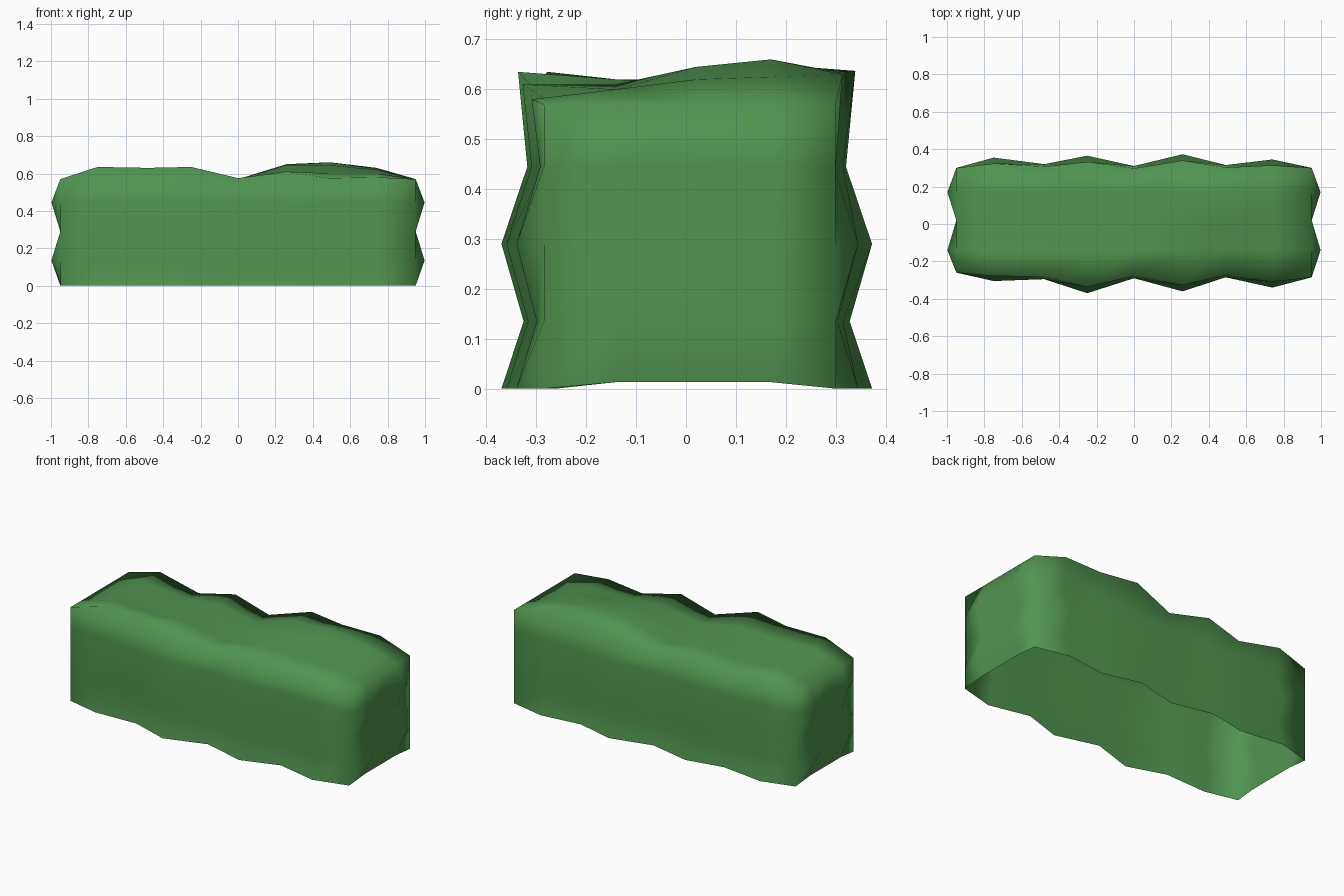
import bpy, bmesh

if "Cube" in bpy.data.objects:
    bpy.data.objects.remove(bpy.data.objects["Cube"])

# Grid stations of the lumpy block: 8 x 4 x 4 cells
XS = [-.95, -.75, -.48, -.25, 0, .26, .49, .74, .95]
YS = [-.28, -.14, .02, .17, .30]
ZS = [0, .135, .29, .445, .57]
# Outermost y of the front and back walls per x station
FRONT = [-.26, -.305, -.295, -.37, -.29, -.36, -.285, -.34, -.285]
BACK = [.30, .355, .32, .365, .31, .373, .315, .345, .30]
# Top heights, front to back, for each inner x station
TOP = [
    [.635, .62, .62, .62, .615],
    [.63, .61, .60, .59, .565],
    [.635, .62, .61, .61, .61],
    [.575, .57, .57, .57, .565],
    [.61, .61, .645, .65, .637],
    [.575, .60, .645, .66, .635],
    [.58, .60, .62, .625, .63],
]


def position(i, j, k):
    x, y, z = XS[i], YS[j], ZS[k]
    # end walls bulge at the odd grid points
    if i in (0, 8) and j % 2 and k % 2:
        x *= 1.05
    # front and back walls bulge in a chequered pattern
    if j in (0, 4):
        y = (FRONT if j == 0 else BACK)[i]
        if i % 2:
            y *= (1, .88, 1, .86, .91)[k]
        elif 0 < i < 8 and k == 4:
            y *= .96
    # uneven top, and end walls slightly lifted off the ground
    if k == 4 and 0 < i < 8:
        z = TOP[i - 1][j]
    if k == 0 and i in (0, 8) and 0 < j < 4:
        z = .013
    return x, y, z


bm = bmesh.new()
verts = {}


def quad(*keys):
    for key in keys:
        if key not in verts:
            verts[key] = bm.verts.new(position(*key))
    bm.faces.new([verts[key] for key in keys])


# Top
for i in range(8):
    for j in range(4):
        quad((i, j, 4), (i + 1, j, 4), (i + 1, j + 1, 4), (i, j + 1, 4))
# Walls (underside stays open)
for k in range(4):
    for i in range(8):
        quad((i, 0, k), (i + 1, 0, k), (i + 1, 0, k + 1), (i, 0, k + 1))
        quad((i + 1, 4, k), (i, 4, k), (i, 4, k + 1), (i + 1, 4, k + 1))
    for j in range(4):
        quad((8, j, k), (8, j + 1, k), (8, j + 1, k + 1), (8, j, k + 1))
        quad((0, j + 1, k), (0, j, k), (0, j, k + 1), (0, j + 1, k + 1))

for f in bm.faces:
    f.smooth = True
mesh = bpy.data.meshes.new("hedge")
bm.to_mesh(mesh)
bm.free()

# Leaf green
mat = bpy.data.materials.new("leaf_green")
mat.diffuse_color = (.08, .30, .08, 1)
mat.use_nodes = True
mat.node_tree.nodes["Principled BSDF"].inputs["Base Color"].default_value = mat.diffuse_color
mesh.materials.append(mat)
hedge = bpy.data.objects.new("hedge", mesh)
bpy.context.collection.objects.link(hedge)
